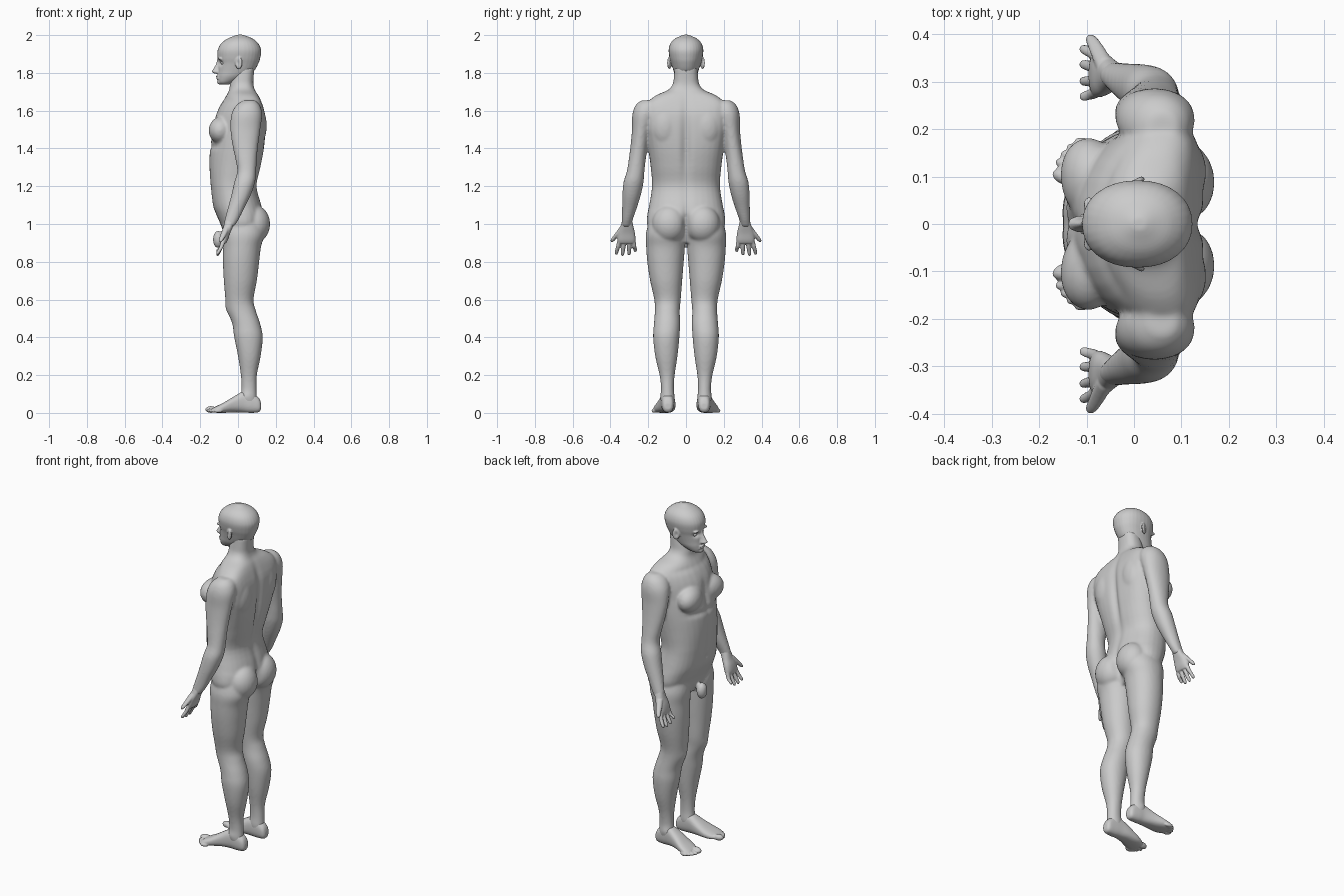
import bpy, bmesh, math
from mathutils import Vector, Matrix


def loft(bm, rings, s=1, axis='z', p=2.1, bend=0.0, n=32, sub=4):
    """Smooth tube through rings (t, a0, a1, b0, b1); a = x (or z), b = y."""
    pts = []
    for i in range(len(rings) - 1):
        q = [rings[max(i - 1, 0)], rings[i], rings[i + 1], rings[min(i + 2, len(rings) - 1)]]
        for k in range(sub):
            u = k / sub
            w = ((-u + 2*u*u - u**3) / 2, (2 - 5*u*u + 3*u**3) / 2,
                 (u + 4*u*u - 3*u**3) / 2, (u**3 - u*u) / 2)
            pts.append([sum(w[j] * q[j][c] for j in range(4)) for c in range(5)])
    pts.append(rings[-1])
    loops = []
    for t, a0, a1, b0, b1 in pts:
        row = []
        for k in range(n):
            an = 2 * math.pi * k / n
            ca, sa = math.cos(an), math.sin(an)
            a = (a0 + a1) / 2 + (a1 - a0) / 2 * math.copysign(abs(ca) ** (2 / p), ca)
            b = (b0 + b1) / 2 + (b1 - b0) / 2 * math.copysign(abs(sa) ** (2 / p), sa)
            if bend:
                a += bend * b * b * min(max((t - 1.2) / 0.3, 0), 1)
            row.append(bm.verts.new((a, b * s, t) if axis == 'z' else (t, b * s, a)))
        loops.append(row)
    for r0, r1 in zip(loops, loops[1:]):
        for k in range(n):
            bm.faces.new((r0[k], r0[(k + 1) % n], r1[(k + 1) % n], r1[k]))
    bm.faces.new(loops[0])
    bm.faces.new(loops[-1])


def sym(rings):
    return [(z, x0, x1, -y, y) for z, x0, x1, y in rings]


def blob(bm, c, r, s=1, rot=0.0, axis='Z'):
    m = (Matrix.Translation((c[0], c[1] * s, c[2])) @ Matrix.Rotation(rot * s, 4, axis)
         @ Matrix.Diagonal((*r, 1)))
    bmesh.ops.create_uvsphere(bm, u_segments=24, v_segments=16, radius=1, matrix=m)


def digit(bm, pts, s=1):
    loft(bm, [(z, x - r, x + r, y - r, y + r) for x, y, z, r in pts], s, n=16, p=2)


def finish(name, bm, voxel, smooth, dents=()):
    """Fuse the overlapping parts, sculpt soft dents or bulges, then smooth."""
    bmesh.ops.recalc_face_normals(bm, faces=bm.faces)
    me = bpy.data.meshes.new(name + "_base")
    bm.to_mesh(me)
    bm.free()
    ob = bpy.data.objects.new(name, me)
    bpy.context.collection.objects.link(ob)
    mod = ob.modifiers.new("fuse", 'REMESH')
    mod.mode, mod.voxel_size, mod.use_smooth_shade = 'VOXEL', voxel, True
    fused = bpy.data.meshes.new_from_object(
        ob.evaluated_get(bpy.context.evaluated_depsgraph_get()))
    ob.modifiers.clear()
    ob.data = fused
    fused.name = name
    for c, r, off in dents:
        for v in fused.vertices:
            d = sum(((v.co[i] - c[i]) / r[i]) ** 2 for i in range(3))
            if d < 6:
                v.co += Vector(off) * math.exp(-d)
    mod = ob.modifiers.new("soften", 'SMOOTH')
    mod.factor, mod.iterations = 0.5, smooth
    for poly in fused.polygons:
        poly.use_smooth = True
    return ob


# Torso and neck (the figure faces -x)
body = bmesh.new()
loft(body, sym([
    (.90, -.05, .08, .10), (.95, -.075, .11, .18), (1.0, -.093, .13, .207),
    (1.05, -.115, .135, .205), (1.1, -.133, .125, .195), (1.2, -.145, .10, .18),
    (1.3, -.152, .12, .187), (1.4, -.15, .138, .20), (1.5, -.135, .145, .212),
    (1.58, -.118, .142, .215), (1.64, -.088, .125, .205), (1.68, -.062, .108, .16),
    (1.71, -.047, .09, .095), (1.74, -.043, .082, .07), (1.78, -.035, .083, .064),
    (1.83, -.02, .088, .06)]), p=2.3, bend=1.1)
blob(body, (-.105, 0, .918), (.028, .033, .047))
for s in (1, -1):
    # Chest, shoulder blade, trapezius and seat muscles
    blob(body, (-.085, .088, 1.495), (.068, .095, .075), s, .25)
    blob(body, (.10, .11, 1.52), (.052, .075, .11), s)
    blob(body, (.088, .088, 1.0), (.082, .092, .10), s)
    # Leg
    loft(body, [
        (1.03, -.07, .12, .03, .19), (.95, -.085, .14, .008, .212),
        (.88, -.08, .122, .006, .211), (.8, -.08, .112, .012, .205),
        (.7, -.075, .10, .02, .19), (.6, -.066, .082, .028, .168),
        (.54, -.055, .095, .033, .165), (.47, -.03, .118, .031, .17),
        (.4, -.02, .131, .035, .174), (.3, 0, .12, .045, .163),
        (.2, .015, .10, .06, .14), (.13, .018, .098, .064, .132),
        (.08, .012, .10, .06, .135), (.05, .012, .10, .065, .13)], s)
    # Arm with shoulder cap
    loft(body, [
        (1.655, .03, .09, .17, .235), (1.63, -.008, .115, .15, .266),
        (1.58, -.035, .128, .155, .284), (1.5, -.04, .118, .185, .286),
        (1.42, -.03, .107, .2, .293), (1.35, -.015, .10, .212, .302),
        (1.28, -.004, .096, .22, .313), (1.22, -.02, .09, .225, .331),
        (1.15, -.036, .066, .24, .337), (1.08, -.055, .032, .262, .338),
        (1.02, -.071, .002, .283, .34), (.985, -.076, -.022, .29, .342)], s)

body_dents = [
    ((.15, 0, 1.38), (.06, .022, .24), (-.02, 0, 0)),      # spine groove
    ((-.15, 0, 1.5), (.06, .018, .09), (.014, 0, 0)),      # breastbone groove
    ((-.15, 0, 1.25), (.06, .012, .12), (.005, 0, 0)),     # belly line
    ((-.15, 0, 1.13), (.03, .012, .012), (.012, 0, 0)),    # navel
    ((.17, 0, .98), (.08, .014, .09), (-.03, 0, 0)),       # seat cleft
]
for s in (1, -1):
    body_dents += [
        ((-.15, .09 * s, 1.41), (.05, .09, .014), (.009, 0, 0)),    # under chest
        ((-.066, .10 * s, .55), (.03, .03, .035), (-.007, 0, 0)),   # kneecap
        ((-.06, .12 * s, 1.655), (.05, .10, .015), (.006, 0, .0)),  # collar hollow
        ((.03, .14 * s, .09), (.03, .014, .018), (0, .006 * s, 0)),  # ankle bone
    ]
finish("body", body, .0075, 6, body_dents)

# Head: skull and jaw, nose, lips, brow, eyes, ears
head = bmesh.new()
loft(head, sym([
    (1.738, -.09, -.05, .018), (1.75, -.104, -.02, .036), (1.78, -.107, .045, .056),
    (1.81, -.105, .085, .066), (1.85, -.104, .108, .077), (1.88, -.108, .118, .086),
    (1.92, -.108, .123, .092), (1.955, -.09, .108, .083), (1.98, -.058, .08, .06),
    (1.995, -.022, .045, .03), (2.002, -.003, .025, .012)]), p=2.15)
loft(head, sym([(1.87, -.112, -.08, .008), (1.845, -.118, -.08, .009),
                (1.82, -.132, -.08, .013), (1.806, -.14, -.08, .018),
                (1.796, -.122, -.08, .015)]), n=16)
for z, x in ((1.781, -.106), (1.771, -.104)):
    blob(head, (x, 0, z), (.012, .024, .006))
blob(head, (-.095, 0, 1.752), (.016, .02, .014))
eye_dents = [((-.105, 0, 1.7765), (.02, .022, .0025), (.004, 0, 0))]
for s in (1, -1):
    blob(head, (-.09, .034, 1.874), (.016, .024, .008), s, .35)
    blob(head, (.004, .088, 1.853), (.021, .009, .033), s, .45)
    eye_dents += [((-.10, .032 * s, 1.852), (.03, .017, .013), (.016, 0, 0)),
                  ((-.002, .1 * s, 1.853), (.009, .012, .016), (0, -.008 * s, 0))]
finish("head", head, .004, 3, eye_dents)
eyes = bmesh.new()
for s in (1, -1):
    blob(eyes, (-.078, .032, 1.853), (.014, .014, .012), s)
finish("eyes", eyes, .003, 1)

for s, side in ((1, "left"), (-1, "right")):
    # Hand, palm forward and thumb outward
    hand = bmesh.new()
    loft(hand, [(1.03, -.066, -.008, .288, .334), (.985, -.078, -.027, .278, .348),
                (.95, -.09, -.042, .27, .36), (.915, -.096, -.054, .267, .363),
                (.897, -.092, -.064, .272, .358)], s, p=2.4)
    for y0, y1, z1 in ((.351, .368, .838), (.326, .336, .831),
                       (.301, .301, .834), (.279, .269, .852)):
        digit(hand, [(-.077, y0, .915, .012), (-.088, (y0 + y1) / 2, .88, .0115),
                     (-.105, y1, z1 + .012, .01), (-.109, y1, z1, .005)], s)
    digit(hand, [(-.06, .332, .985, .018), (-.072, .355, .955, .017),
                 (-.084, .378, .928, .014), (-.091, .389, .912, .011),
                 (-.093, .393, .904, .005)], s)
    finish(side + "_hand", hand, .004, 3)

    # Foot with toes
    foot = bmesh.new()
    loft(foot, [(.122, .02, .05, .08, .112), (.11, .004, .08, .068, .124),
                (.07, 0, .11, .063, .131), (.03, .002, .115, .06, .135),
                (-.02, .003, .088, .056, .148), (-.075, 0, .055, .058, .168),
                (-.11, 0, .038, .068, .174), (-.13, .004, .028, .08, .165)],
         s, axis='x', p=2.5)
    for x, y, r in ((-.143, .1, .018), (-.143, .126, .012), (-.132, .143, .0115),
                    (-.119, .158, .011), (-.103, .17, .011)):
        blob(foot, (x, y, r), (.03 if r > .015 else .024, r, r), s, -.25)
    finish(side + "_foot", foot, .0045, 3)
